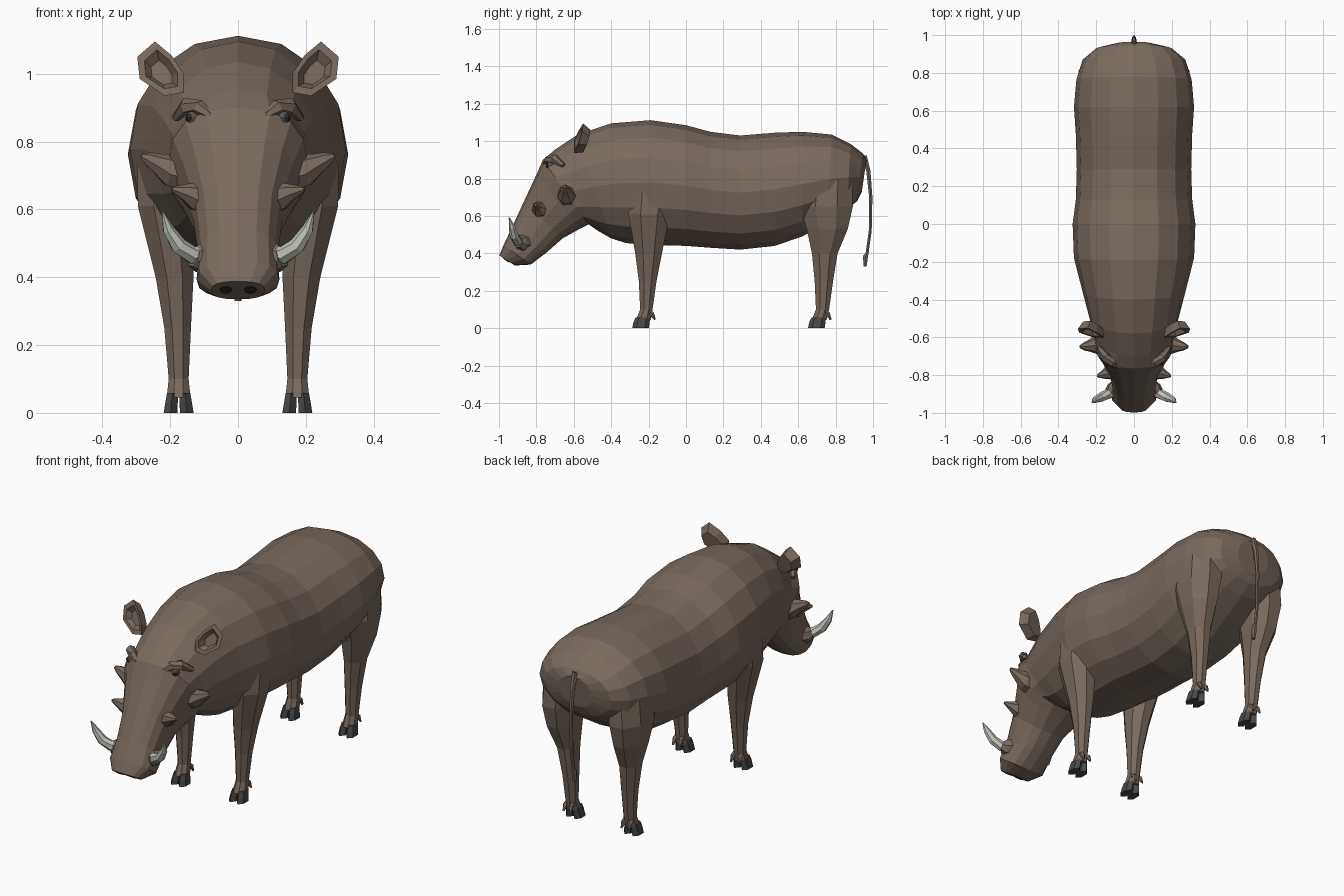
import bpy, bmesh, math
from mathutils import Vector

if "Cube" in bpy.data.objects:
    bpy.data.objects.remove(bpy.data.objects["Cube"])


def material(name, rgb):
    m = bpy.data.materials.new(name)
    m.diffuse_color = (*rgb, 1)
    m.use_nodes = True
    m.node_tree.nodes["Principled BSDF"].inputs["Base Color"].default_value = m.diffuse_color
    return m


HIDE = material("brown hide", (0.19, 0.142, 0.11))
HOOF = material("dark hoof", (0.065, 0.065, 0.065))
TUSK = material("tusk ivory", (0.52, 0.55, 0.48))
DARK = material("nostril and pupil", (0.025, 0.022, 0.02))
EYE = material("eye grey", (0.10, 0.09, 0.08))


def finish(bm, name, mat, mirror=False):
    bmesh.ops.recalc_face_normals(bm, faces=bm.faces)
    me = bpy.data.meshes.new(name)
    bm.to_mesh(me)
    bm.free()
    me.materials.append(mat)
    ob = bpy.data.objects.new(name, me)
    bpy.context.collection.objects.link(ob)
    if mirror:
        mod = ob.modifiers.new("mirror", 'MIRROR')
        mod.use_mirror_merge = False
    return ob


def loft(name, rings, mat, mirror=False):
    """Skin a list of equal-length point rings and cap both ends."""
    bm = bmesh.new()
    vs = [[bm.verts.new(p) for p in r] for r in rings]
    n = len(rings[0])
    for a, b in zip(vs, vs[1:]):
        for i in range(n):
            j = (i + 1) % n
            bm.faces.new((a[i], a[j], b[j], b[i]))
    bm.faces.new(vs[0])
    bm.faces.new(vs[-1])
    return finish(bm, name, mat, mirror)


def tube(name, path, radii, mat, sides=6, mirror=False):
    """Tapered tube along a path."""
    pts = [Vector(p) for p in path]
    rings = []
    for i, p in enumerate(pts):
        t = (pts[min(i + 1, len(pts) - 1)] - pts[max(i - 1, 0)]).normalized()
        ref = Vector((0, 1, 0)) if abs(t.y) < 0.8 else Vector((1, 0, 0))
        u = t.cross(ref).normalized()
        w = t.cross(u)
        rings.append([p + radii[i] * (u * math.cos(a) + w * math.sin(a))
                      for a in (2 * math.pi * k / sides for k in range(sides))])
    return loft(name, rings, mat, mirror)


def flat_ring(z, y, x, ry, rx, sides=8):
    angs = [2 * math.pi * (k + 0.5) / sides for k in range(sides)]
    return [Vector((x + rx * 1.06 * math.cos(a), y + ry * 1.06 * math.sin(a), z)) for a in angs]


# Body and head: each section is top (y, z), bottom (y, z), half width
sections = [
    (-.998, .388, -.915, .335, .080),
    (-.975, .445, -.83, .34, .122),
    (-.93, .54, -.745, .405, .118),
    (-.87, .67, -.66, .48, .132),
    (-.80, .82, -.57, .53, .175),
    (-.765, .90, -.52, .555, .205),
    (-.70, .955, -.47, .52, .212),
    (-.58, 1.035, -.40, .48, .238),
    (-.40, 1.095, -.32, .455, .272),
    (-.19, 1.112, -.17, .445, .318),
    (.0, 1.085, .0, .44, .325),
    (.13, 1.05, .13, .43, .308),
    (.29, 1.03, .29, .42, .303),
    (.475, 1.045, .475, .44, .308),
    (.62, 1.05, .62, .49, .318),
    (.78, 1.035, .75, .56, .305),
    (.88, .985, .86, .63, .272),
    (.945, .935, .915, .68, .20),
    (.965, .90, .94, .73, .10),
]
rings = []
for ty, tz, by, bz, w in sections:
    top, bot = Vector((0, ty, tz)), Vector((0, by, bz))
    mid, half = (top + bot) / 2, (top - bot) / 2
    ring = []
    for k in range(16):
        a = 2 * math.pi * k / 16
        c, s = math.cos(a), math.sin(a)
        p = 0.8 if ty < -.75 else 0.95      # boxier head
        ring.append(mid + half * math.copysign(abs(c) ** p, c)
                    + Vector((w * math.copysign(abs(s) ** p, s), 0, 0)))
    rings.append(ring)
loft("body_and_head", rings, HIDE)

# Legs: z, y, x, y radius, x radius
legs = {
    "front": [(.80, -.18, .21, .12, .09), (.61, -.197, .215, .113, .082),
              (.40, -.20, .187, .073, .057), (.25, -.205, .178, .048, .040),
              (.10, -.212, .175, .034, .030), (.045, -.228, .175, .040, .036)],
    "hind": [(.80, .76, .19, .13, .10), (.65, .75, .202, .145, .095),
             (.53, .755, .20, .112, .077), (.40, .742, .187, .070, .052),
             (.25, .737, .178, .050, .039), (.10, .730, .175, .036, .030),
             (.045, .712, .175, .040, .036)],
}
for part, spec in legs.items():
    loft(part + "_leg", [flat_ring(*r) for r in spec], HIDE, True)
    y = spec[-1][1]
    for side, s in (("inner", -1), ("outer", 1)):
        # Split toes and the dewclaws behind them
        loft(f"{part}_{side}_hoof",
             [flat_ring(.058, y - .002, .175 + s * .018, .037, .018, 6),
              flat_ring(.03, y - .01, .175 + s * .021, .041, .020, 6),
              flat_ring(0, y - .015, .175 + s * .024, .042, .022, 6)], HOOF, True)
        tube(f"{part}_{side}_dewclaw",
             [(.175 + s * .014, y + .02, .095), (.175 + s * .019, y + .047, .075),
              (.175 + s * .021, y + .062, .045)], [.012, .013, .005], HIDE, 5, True)

# Tail
tube("tail", [(0, .92, .90), (0, .955, .915), (0, .975, .84), (0, .988, .70),
              (0, .985, .52), (0, .968, .40), (0, .960, .385), (0, .957, .33)],
     [.016, .017, .013, .010, .009, .009, .015, .010], HIDE)

# Ears: cupped shell with a sunken front and a rounded back
outline = [(.16, -.60, .945), (.16, -.60, 1.0), (.197, -.575, 1.055), (.245, -.55, 1.095),
           (.297, -.555, 1.05), (.29, -.575, .985), (.215, -.60, .935)]
pts = [Vector(p) for p in outline]
mid = sum(pts, Vector()) / len(pts)
cup = [mid + (p - mid) * .72 for p in pts]
floor = [mid + (p - mid) * .45 + Vector((0, .025, -.008)) for p in pts]
back = [mid + (p - mid) * .75 + Vector((-.01, .045, -.012)) for p in pts]
loft("ear", [floor, cup, pts, back], HIDE, True)

# Face warts
tube("upper_wart", [(.15, -.63, .705), (.20, -.64, .715), (.235, -.645, .735), (.262, -.648, .748),
                    (.285, -.65, .758)], [.06, .05, .032, .022, .008], HIDE, 7, True)
tube("lower_wart", [(.09, -.76, .625), (.125, -.785, .64), (.155, -.795, .65), (.195, -.805, .66)],
     [.05, .044, .027, .007], HIDE, 7, True)

# Tusks, with a lip fold around each root
tube("tusk", [(.09, -.875, .465), (.135, -.90, .465), (.175, -.918, .493), (.205, -.93, .54),
              (.222, -.945, .592)], [.026, .027, .025, .018, .003], TUSK, 7, True)
tube("tusk_lip", [(.08, -.86, .46), (.115, -.885, .455), (.132, -.897, .46)],
     [.05, .043, .031], HIDE, 7, True)

# Brow ridges
tube("brow", [(.08, -.755, .875), (.115, -.735, .90), (.150, -.705, .905), (.185, -.655, .87)],
     [.012, .024, .026, .012], HIDE, 6, True)


# Eyes with pupils
def ball(name, loc, r, mat):
    bm = bmesh.new()
    bmesh.ops.create_uvsphere(bm, u_segments=10, v_segments=7, radius=r)
    bmesh.ops.translate(bm, verts=bm.verts, vec=loc)
    return finish(bm, name, mat, True)


ball("eye", (.133, -.727, .868), .023, EYE)
ball("pupil", (.142, -.737, .870), .013, DARK)

# Nostrils: thin plates on the snout disc
normal = Vector((0, -.053, -.083)).normalized()
centre = Vector((.036, -.9605, .3645))
tube("nostril", [centre - normal * .004, centre + normal * .004], [.019, .019], DARK, 8, True)
